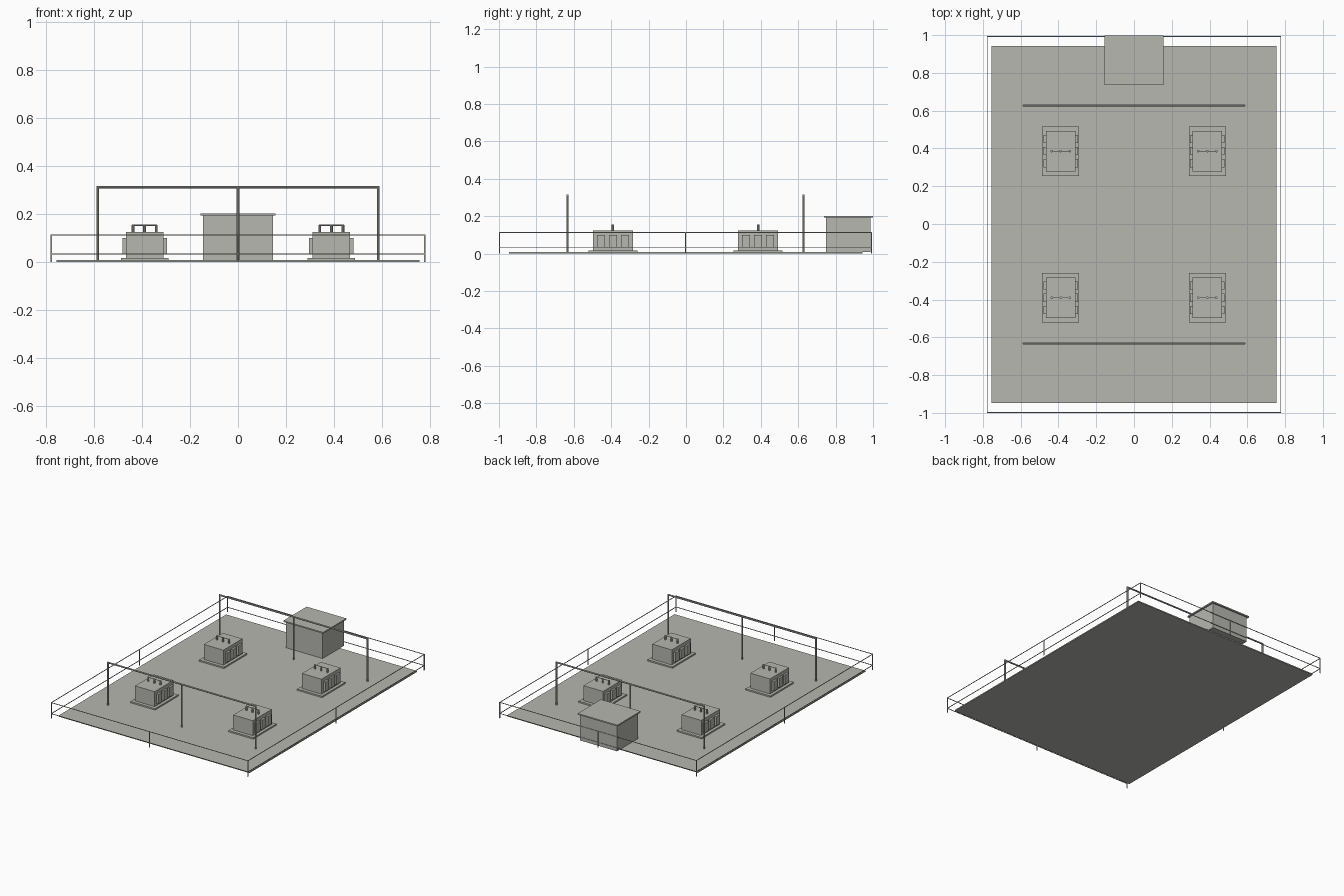
import bpy
from mathutils import Vector

cube = bpy.data.objects.get("Cube")
if cube:
    bpy.data.objects.remove(cube, do_unlink=True)

OFF = Vector((0, -0.0025, 0))

concrete = bpy.data.materials.new("warm_grey")
concrete.use_nodes = True
colour = (0.47, 0.475, 0.435, 1)
concrete.diffuse_color = colour
concrete.node_tree.nodes["Principled BSDF"].inputs["Base Color"].default_value = colour


def finish(name):
    ob = bpy.context.object
    ob.name = name
    ob.data.materials.append(concrete)
    return ob


def box(name, x, y, z0, z1, sx, sy):
    """Box centred on x, y that spans z0 to z1."""
    bpy.ops.mesh.primitive_cube_add(size=1, location=Vector((x, y, (z0 + z1) / 2)) + OFF)
    ob = finish(name)
    ob.scale = (sx, sy, z1 - z0)
    bpy.ops.object.transform_apply(location=False, rotation=False, scale=True)


def rod(name, a, b, r, sides=10):
    """Round bar between two points."""
    a, b = Vector(a) + OFF, Vector(b) + OFF
    bpy.ops.mesh.primitive_cylinder_add(vertices=sides, radius=r, depth=(b - a).length,
                                        location=(a + b) / 2)
    ob = finish(name)
    ob.rotation_euler = (b - a).to_track_quat("Z", "Y").to_euler()
    bpy.ops.object.shade_smooth_by_angle()


# Ground slab
SLAB = 0.008
box("ground_slab", 0, 0, 0, SLAB, 1.508, 1.89)

# Control hut overhanging the back of the slab
box("hut_body", 0, 0.87, SLAB, 0.193, 0.292, 0.24)
box("hut_roof", 0, 0.87, 0.193, 0.202, 0.314, 0.262)

# Overhead gantries
for side, y in (("front", -0.631), ("back", 0.631)):
    for x in (-0.584, 0, 0.584):
        rod(f"{side}_gantry_post", (x, y, SLAB), (x, y, 0.312), 0.0058)
    rod(f"{side}_gantry_beam", (-0.588, y, 0.312), (0.588, y, 0.312), 0.0055)

# Transformers with cooling fins and bushings
for x in (-0.388, 0.388):
    for y in (-0.388, 0.388):
        box("transformer_plinth", x, y, SLAB, 0.018, 0.196, 0.262)
        box("transformer_tank", x, y, 0.018, 0.125, 0.155, 0.214)
        for i in (-1, 0, 1):
            for s in (-1, 1):
                box("cooling_fin", x + s * 0.084, y + i * 0.064, 0.032, 0.1, 0.016, 0.043)
            bx = x + i * 0.048
            rod("bushing", (bx, y, 0.125), (bx, y, 0.155), 0.0065)
        rod("busbar", (x - 0.052, y, 0.153), (x + 0.052, y, 0.153), 0.0025, 6)

# Perimeter fence
FX, FY, TOP, R = 0.777, 0.995, 0.113, 0.0018
for s in (-1, 1):
    for z in (0.034, TOP):
        box("fence_rail_across", 0, s * FY, z - R, z + R, 2 * FX, 2 * R)
        box("fence_rail_along", s * FX, 0, z - R, z + R, 2 * R, 2 * FY)
    for t in (-1, 0, 1):
        box("fence_side_post", s * FX, t * FY, 0, TOP + R, 0.005, 0.005)
    box("fence_end_post", 0, s * FY, 0, TOP + R, 0.005, 0.005)
